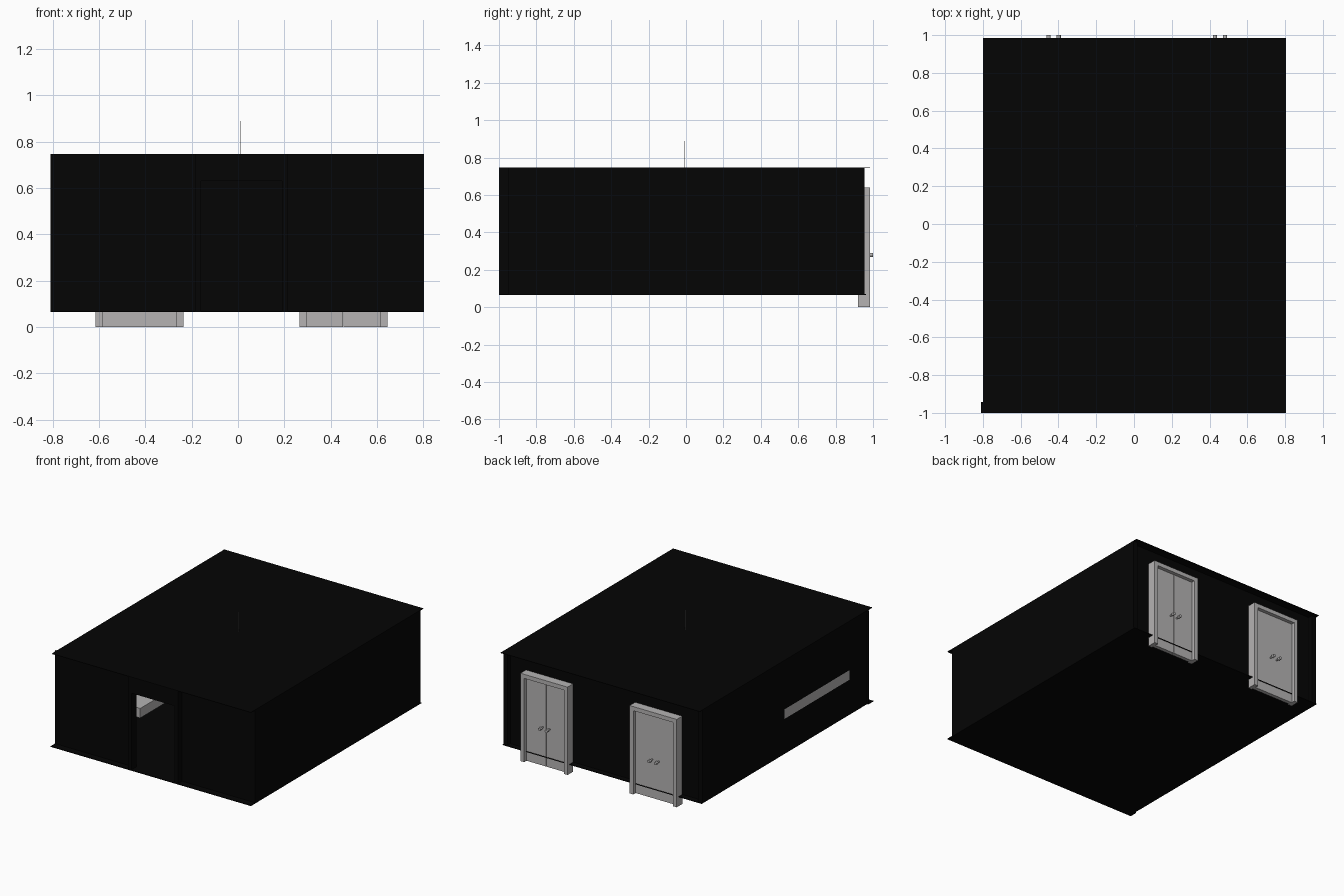
import bpy, bmesh, math
from mathutils import Matrix

if "Cube" in bpy.data.objects:
    bpy.data.objects.remove(bpy.data.objects["Cube"])


def material(name, rgb):
    m = bpy.data.materials.new(name)
    m.diffuse_color = (*rgb, 1)
    m.use_nodes = True
    m.node_tree.nodes["Principled BSDF"].inputs["Base Color"].default_value = m.diffuse_color
    return m


BLACK = material("near_black", (0.0015, 0.0015, 0.0015))
GREY = material("mid_grey", (0.46, 0.45, 0.45))


def finish(name, bm, mat):
    me = bpy.data.meshes.new(name)
    bm.to_mesh(me)
    bm.free()
    me.materials.append(mat)
    ob = bpy.data.objects.new(name, me)
    bpy.context.collection.objects.link(ob)
    return ob


def boxes(name, mat, *spans):
    """One object from boxes given as (x0, x1, y0, y1, z0, z1)."""
    bm = bmesh.new()
    for x0, x1, y0, y1, z0, z1 in spans:
        mtx = (Matrix.Translation(((x0 + x1) / 2, (y0 + y1) / 2, (z0 + z1) / 2))
               @ Matrix.Diagonal((x1 - x0, y1 - y0, z1 - z0, 1)))
        bmesh.ops.create_cube(bm, size=1, matrix=mtx)
    return finish(name, bm, mat)


F, R = 0.065, 0.748         # floor underside and roof top
FRONT, BACK = -0.95, 0.922  # outer wall faces
LEFT, RIGHT = -0.8, 0.804
T = 0.015                   # wall thickness
DOORS = (-0.425, 0.455)     # centres of the back double doors
HALF, DOOR_TOP = 0.19, 0.64
IN_L, IN_R, IN_TOP = -0.16, 0.19, 0.63  # entrance opening

# Slabs
boxes("floor", BLACK, (LEFT, RIGHT, -1, 0.962, F, F + 0.005),
      (LEFT - 0.01, LEFT + 0.01, -1, -0.945, F, F + 0.005))
boxes("roof", BLACK, (LEFT, RIGHT, -1, 0.985, R - 0.004, R))

# Side walls; the left one has a long slot filled by the counter end
boxes("right_wall", BLACK, (RIGHT - T, RIGHT, FRONT, BACK, F, R))
boxes("left_wall", BLACK,
      (LEFT, LEFT + T, FRONT, BACK, F, 0.32),
      (LEFT, LEFT + T, FRONT, BACK, 0.39, R),
      (LEFT, LEFT + T, FRONT, -0.74, 0.32, 0.39),
      (LEFT, LEFT + T, 0.01, BACK, 0.32, 0.39))

# Corner columns behind the side walls
boxes("back_columns", BLACK,
      (LEFT, LEFT + 0.035, BACK - T, 0.955, F, R),
      (RIGHT - 0.035, RIGHT, BACK - T, 0.955, F, R))

# Front wall with open entrance, and the entrance frame that stands proud of it
boxes("front_wall", BLACK,
      (LEFT - 0.01, IN_L, FRONT, FRONT + 0.008, F, R),
      (IN_R, RIGHT, FRONT, FRONT + 0.008, F, R),
      (IN_L, IN_R, FRONT, FRONT + 0.008, IN_TOP, R))
boxes("entrance_frame", BLACK,
      (IN_L - 0.025, IN_L, -1, FRONT, F, R),
      (IN_R, IN_R + 0.025, -1, FRONT, F, R),
      (IN_L, IN_R, -1, FRONT, IN_TOP, R))

# Back wall split around the two doors
edges = [LEFT, DOORS[0] - HALF, DOORS[0] + HALF, DOORS[1] - HALF, DOORS[1] + HALF, RIGHT]
boxes("back_wall", BLACK,
      *[(edges[i], edges[i + 1], BACK - T, BACK, F, R) for i in (0, 2, 4)],
      *[(edges[i], edges[i + 1], BACK - T, BACK, DOOR_TOP, R) for i in (1, 3)])

# Double doors with frame, two leaves and knobs
for i, c in enumerate(DOORS):
    j = HALF - 0.03
    gap = (0, 0.0015)[i]
    boxes(f"door_frame_{i}", GREY,
          (c - HALF, c - j, 0.92, 0.985, 0, DOOR_TOP),
          (c + j, c + HALF, 0.92, 0.985, 0, DOOR_TOP),
          (c - j, c + j, 0.92, 0.985, DOOR_TOP - 0.03, DOOR_TOP))
    boxes(f"door_leaves_{i}", GREY,
          (c - j, c - gap, 0.93, 0.958, 0, DOOR_TOP - 0.03),
          (c + gap, c + j, 0.93, 0.958, 0, DOOR_TOP - 0.03))
    bm = bmesh.new()
    for s in (-1, 1):
        for r, y0, y1 in ((0.006, 0.955, 0.985), (0.011, 0.982, 1.0)):
            bmesh.ops.create_cone(
                bm, cap_ends=True, segments=16, radius1=r, radius2=r, depth=y1 - y0,
                matrix=Matrix.Translation((c + s * 0.027, (y0 + y1) / 2, 0.28))
                @ Matrix.Rotation(math.pi / 2, 4, 'X'))
    finish(f"door_knobs_{i}", bm, GREY)

# Counter inside, its end flush with the left wall
boxes("counter", GREY, (LEFT, -0.27, -0.74, 0.01, 0.32, 0.39))

# Thin rod above the roof
boxes("roof_rod", GREY, (0.011, 0.014, -0.012, -0.009, R - 0.004, 0.89))
